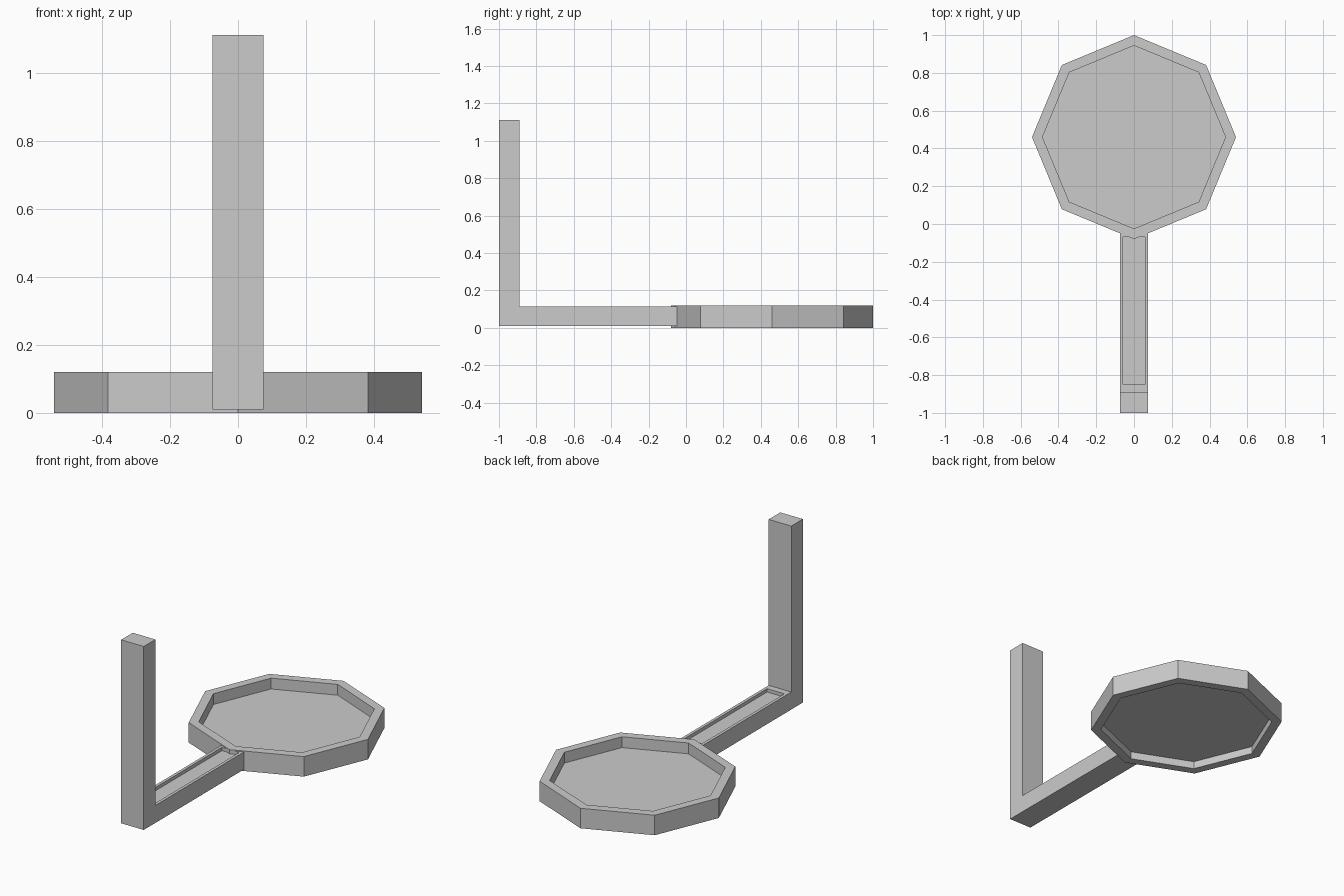
import bpy, bmesh, math
from mathutils import Matrix, Vector

if "Cube" in bpy.data.objects:
    bpy.data.objects.remove(bpy.data.objects["Cube"])


def finish(bm, name):
    bmesh.ops.recalc_face_normals(bm, faces=bm.faces)
    mesh = bpy.data.meshes.new(name)
    bm.to_mesh(mesh)
    bm.free()
    obj = bpy.data.objects.new(name, mesh)
    bpy.context.collection.objects.link(obj)
    return obj


def recess(bm, face, margin, depth):
    """Inset a face and sink it straight in; returns the sunken floor face."""
    normal = face.normal.copy()
    bmesh.ops.inset_region(bm, faces=[face], thickness=margin)
    floor = bmesh.ops.extrude_discrete_faces(bm, faces=[face])["faces"][0]
    bmesh.ops.translate(bm, verts=floor.verts, vec=-normal * depth)
    return floor


# Octagonal tray, hollowed from above and below
R, H = 0.54, 0.12
bm = bmesh.new()
bmesh.ops.create_cone(bm, cap_ends=True, segments=8, radius1=R, radius2=R,
                      depth=H, matrix=Matrix.Translation((0, 0.46, H / 2)))
bm.normal_update()
margin = 0.06 * math.cos(math.pi / 8)
caps = [f for f in bm.faces if abs(f.normal.z) > 0.9]
for cap in caps:
    recess(bm, cap, margin, 0.065 if cap.normal.z > 0 else 0.045)
finish(bm, "tray")

# L-shaped handle: side profile extruded across x
W = 0.075
profile = [(-1, 0.01), (-0.03, 0.01), (-0.03, 0.115),
           (-0.89, 0.115), (-0.89, 1.11), (-1, 1.11)]
bm = bmesh.new()
side = bm.faces.new([bm.verts.new((-W, y, z)) for y, z in profile])
ext = bmesh.ops.extrude_face_region(bm, geom=[side])["geom"]
bmesh.ops.translate(bm, vec=(2 * W, 0, 0),
                    verts=[g for g in ext if isinstance(g, bmesh.types.BMVert)])
bmesh.ops.recalc_face_normals(bm, faces=bm.faces)
bm.normal_update()

# Shallow groove along the arm
arm_top = next(f for f in bm.faces if f.normal.z > 0.9
               and f.calc_center_median().z < 0.5)
floor = recess(bm, arm_top, 0.025, 0.02)
for v in bm.verts:
    if abs(v.co.x) < W - 0.01:
        v.co.y = -0.85 if v.co.y < -0.5 else -0.07
finish(bm, "handle")
